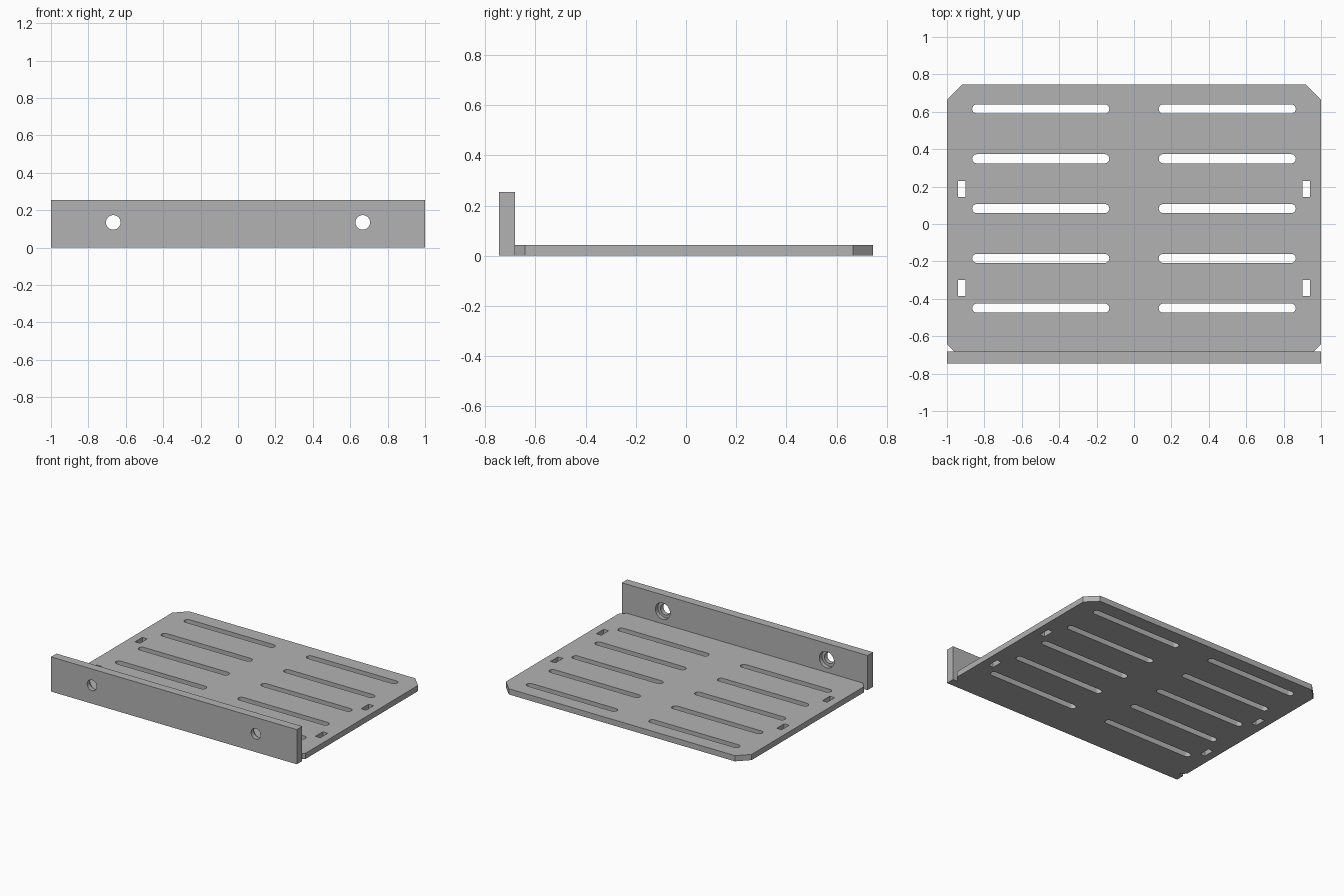
import bpy, bmesh, math
from mathutils import Matrix

if "Cube" in bpy.data.objects:
    bpy.data.objects.remove(bpy.data.objects["Cube"])

grey = bpy.data.materials.new("metal grey")
grey.diffuse_color = (0.45, 0.45, 0.45, 1)
grey.use_nodes = True
grey.node_tree.nodes["Principled BSDF"].inputs["Base Color"].default_value = grey.diffuse_color


def prisms(name, outlines, low, high, matrix=Matrix()):
    """One object holding a straight prism for each outline."""
    bm = bmesh.new()
    for pts in outlines:
        face = bm.faces.new([bm.verts.new((x, y, low)) for x, y in pts])
        ext = bmesh.ops.extrude_face_region(bm, geom=[face])["geom"]
        verts = [v for v in ext if isinstance(v, bmesh.types.BMVert)]
        bmesh.ops.translate(bm, verts=verts, vec=(0, 0, high - low))
    bmesh.ops.transform(bm, matrix=matrix, verts=bm.verts)
    bmesh.ops.recalc_face_normals(bm, faces=bm.faces)
    mesh = bpy.data.meshes.new(name)
    bm.to_mesh(mesh)
    bm.free()
    mesh.materials.append(grey)
    obj = bpy.data.objects.new(name, mesh)
    bpy.context.collection.objects.link(obj)
    return obj


def combine(target, other, operation):
    """Apply a boolean and discard the helper."""
    mod = target.modifiers.new(operation, 'BOOLEAN')
    mod.operation, mod.solver, mod.object = operation, 'EXACT', other
    bpy.context.view_layer.objects.active = target
    bpy.ops.object.modifier_apply(modifier=mod.name)
    bpy.data.objects.remove(other)


def rect(x0, x1, y0, y1):
    return [(x0, y0), (x1, y0), (x1, y1), (x0, y1)]


def slot(x0, x1, y, r, n=12):
    right = [(x1 - r + r * math.sin(math.pi * i / n), y - r * math.cos(math.pi * i / n)) for i in range(n + 1)]
    left = [(x0 + r - r * math.sin(math.pi * i / n), y + r * math.cos(math.pi * i / n)) for i in range(n + 1)]
    return right + left


def circle(x, y, r, n=40):
    return [(x + r * math.cos(math.tau * i / n), y + r * math.sin(math.tau * i / n)) for i in range(n)]


FRONT, INNER, BACK = -0.745, -0.682, 0.745
THICK, HEIGHT = 0.042, 0.255

# Shelf plate with chamfered rear corners and small front relief notches
half = [(0.96, -0.71), (0.96, INNER), (1, -0.642), (1, 0.665), (0.92, BACK)]
tray = prisms("slotted_tray", [half + [(-x, y) for x, y in reversed(half)]], 0, THICK)

# Upright front panel
combine(tray, prisms("front_panel", [rect(-1, 1, FRONT, INNER)], 0, HEIGHT), 'UNION')

# Long ventilation slots and small strap openings
openings = []
for i in range(5):
    y = 0.615 - i * 0.2662
    openings += [slot(0.132, 0.865, y, 0.0245), slot(-0.865, -0.132, y, 0.0245)]
for y in (0.188, -0.343):
    openings += [rect(0.9, 0.94, y - 0.043, y + 0.043), rect(-0.94, -0.9, y - 0.043, y + 0.043)]
combine(tray, prisms("opening_cutter", openings, -0.1, 0.1), 'DIFFERENCE')

# Screw holes through the panel, with wider recesses on the inner side
upright = Matrix.Rotation(math.pi / 2, 4, 'X')
for radius, low, high in ((0.039, 0.6, 0.8), (0.06, 0.6, 0.712)):
    holes = [circle(x, 0.135, radius) for x in (-0.667, 0.667)]
    combine(tray, prisms("hole_cutter", holes, low, high, upright), 'DIFFERENCE')

# Smooth only the round walls
bpy.ops.object.select_all(action='DESELECT')
tray.select_set(True)
bpy.context.view_layer.objects.active = tray
bpy.ops.object.shade_smooth_by_angle(angle=math.radians(30))
